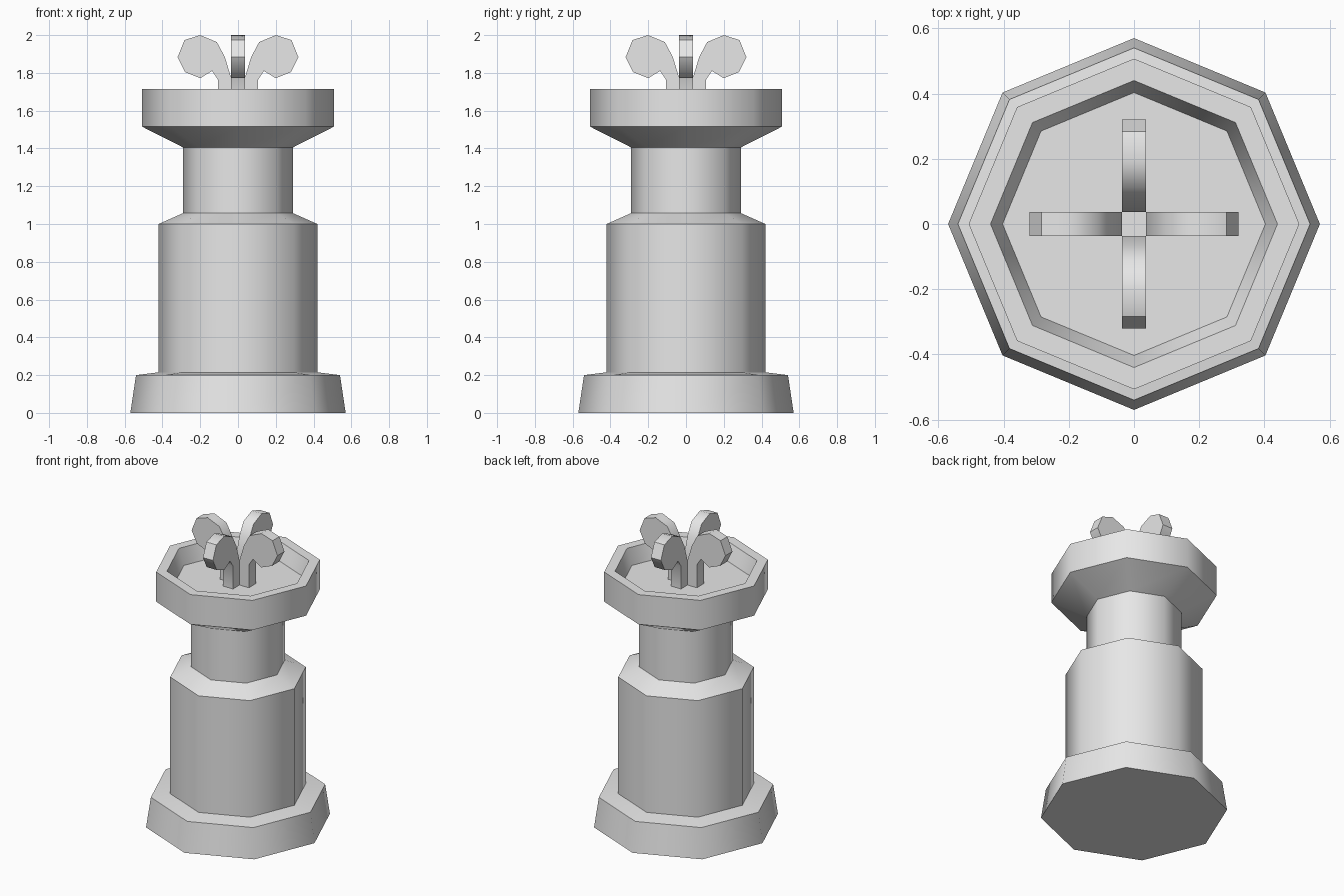
import bpy
import bmesh
import math
from mathutils import Matrix, Vector

if "Cube" in bpy.data.objects:
    bpy.data.objects.remove(bpy.data.objects["Cube"], do_unlink=True)

SIDES = 8
FLOOR = 1.61       # bowl floor height
HALF = 0.037       # half thickness of a water jet

stone = bpy.data.materials.new("grey stone")
stone.use_nodes = True
stone.diffuse_color = (0.8, 0.8, 0.8, 1)
stone.node_tree.nodes["Principled BSDF"].inputs["Base Color"].default_value = (0.8, 0.8, 0.8, 1)


def finish(bm, name):
    bmesh.ops.recalc_face_normals(bm, faces=bm.faces)
    mesh = bpy.data.meshes.new(name)
    bm.to_mesh(mesh)
    bm.free()
    mesh.materials.append(stone)
    obj = bpy.data.objects.new(name, mesh)
    bpy.context.collection.objects.link(obj)
    bpy.ops.object.select_all(action='DESELECT')
    obj.select_set(True)
    bpy.context.view_layer.objects.active = obj
    bpy.ops.object.shade_smooth_by_angle(angle=math.radians(48))
    return obj


def turned(name, profile):
    """Octagonal turned solid from (radius, height) rings, capped at both ends."""
    bm = bmesh.new()
    rings = []
    for r, z in profile:
        angles = [2 * math.pi * i / SIDES for i in range(SIDES)]
        rings.append([bm.verts.new((r * math.cos(a), r * math.sin(a), z)) for a in angles])
    for low, high in zip(rings, rings[1:]):
        for i in range(SIDES):
            j = (i + 1) % SIDES
            bm.faces.new((low[i], low[j], high[j], high[i]))
    bm.faces.new(rings[0][::-1])
    bm.faces.new(rings[-1])
    return finish(bm, name)


def water_jet(name, turn):
    """Curling jet: a flat outline given thickness and turned about the centre."""
    outline = [(0.037, FLOOR), (0.107, FLOOR), (0.107, 1.765), (0.137, 1.81),
               (0.20, 1.772), (0.28, 1.804), (0.32, 1.883), (0.283, 1.974),
               (0.20, 2.0), (0.112, 1.963), (0.07, 1.885), (0.037, 1.775)]
    bm = bmesh.new()
    face = bm.faces.new([bm.verts.new((x, -HALF, z)) for x, z in outline])
    extruded = bmesh.ops.extrude_face_region(bm, geom=[face], use_keep_orig=True)
    moved = [v for v in extruded["geom"] if isinstance(v, bmesh.types.BMVert)]
    bmesh.ops.translate(bm, verts=moved, vec=Vector((0, 2 * HALF, 0)))
    bm.transform(Matrix.Rotation(turn, 4, 'Z'))
    return finish(bm, name)


# One continuous pedestal: base, column, neck and hollow bowl
turned("fountain_pedestal", [
    (0.57, 0), (0.54, 0.2), (0.42, 0.215),           # base
    (0.42, 1.0), (0.29, 1.058),                      # column and shoulder
    (0.29, 1.405), (0.507, 1.515), (0.507, 1.715),   # neck and bowl
    (0.44, 1.715), (0.403, FLOOR),                   # rim and basin
])

# Four jets around the middle
for i, side in enumerate(("left", "back", "right", "front")):
    water_jet(side + "_water_jet", i * math.pi / 2)
